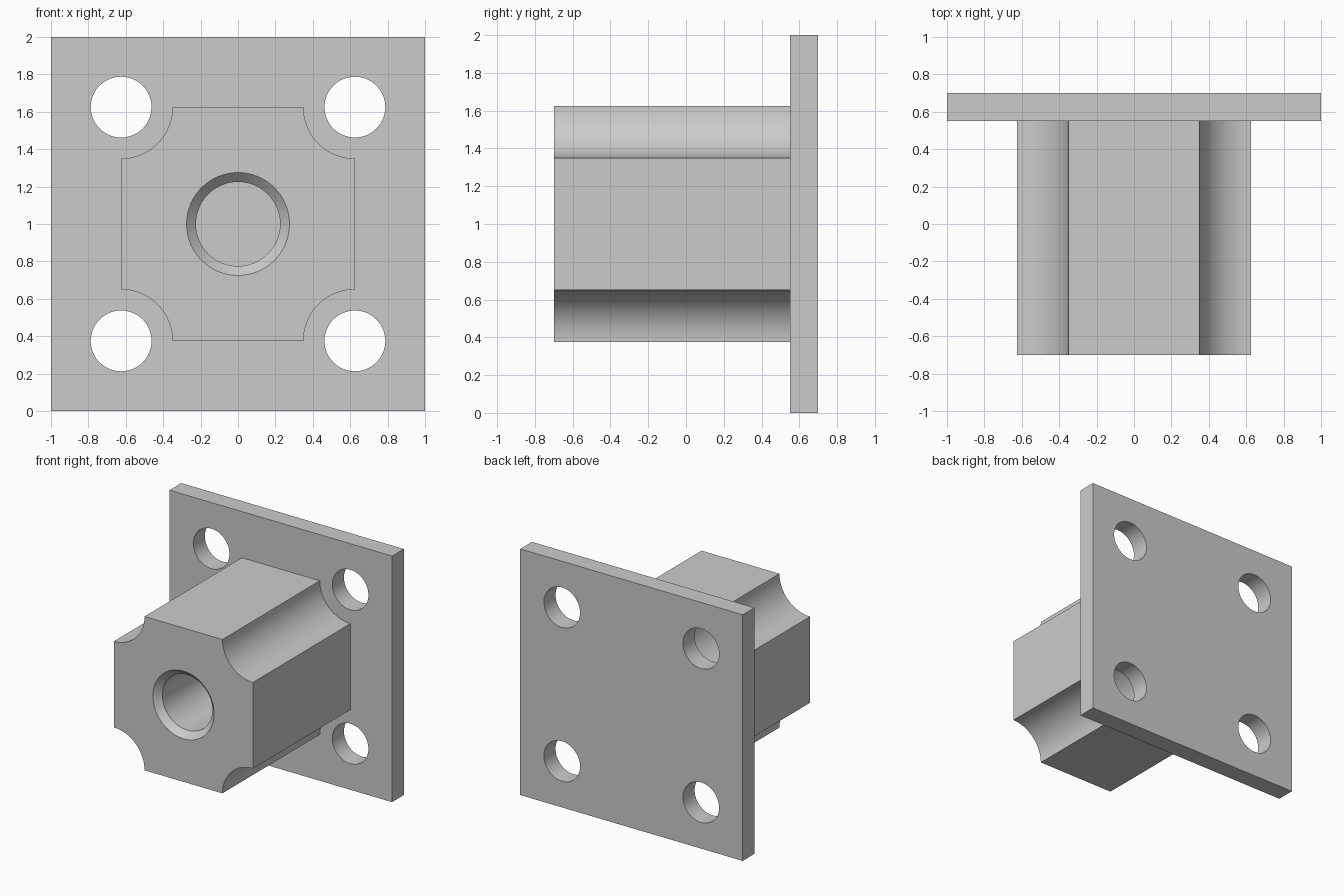
import bpy
import bmesh
from math import sin, cos, pi, radians
from mathutils import Vector

CENTRE_Z = 1.0
FRONT, SEAT, BACK = -0.70, 0.55, 0.70   # hub front, plate front, plate back
HALF = 0.625                            # hub half width and bolt spacing
SCALLOP, BOLT, BORE, MOUTH = 0.275, 0.1625, 0.225, 0.275
CHAMFER = 0.05
SEGMENTS = 64


def circle(radius, cx=0, cz=0):
    return [(cx + radius * cos(2 * pi * i / SEGMENTS),
             cz + radius * sin(2 * pi * i / SEGMENTS)) for i in range(SEGMENTS)]


def loft(name, sections):
    """Closed solid through matching (y, outline) sections along the y axis."""
    bm = bmesh.new()
    rings = [[bm.verts.new((x, y, z + CENTRE_Z)) for x, z in outline]
             for y, outline in sections]
    for a, b in zip(rings, rings[1:]):
        for i in range(len(a)):
            j = (i + 1) % len(a)
            bm.faces.new((a[i], a[j], b[j], b[i]))
    bm.faces.new(rings[0])
    bm.faces.new(rings[-1])
    bmesh.ops.recalc_face_normals(bm, faces=bm.faces)
    mesh = bpy.data.meshes.new(name)
    bm.to_mesh(mesh)
    bm.free()
    obj = bpy.data.objects.new(name, mesh)
    bpy.context.collection.objects.link(obj)
    return obj


def activate(obj):
    bpy.ops.object.select_all(action='DESELECT')
    obj.select_set(True)
    bpy.context.view_layer.objects.active = obj


def cut(target, cutter):
    cutter.hide_render = True
    mod = target.modifiers.new("cut", 'BOOLEAN')
    mod.operation = 'DIFFERENCE'
    mod.solver = 'EXACT'
    mod.object = cutter
    activate(target)
    bpy.ops.object.modifier_apply(modifier=mod.name)
    bpy.data.objects.remove(cutter, do_unlink=True)


def scalloped_square(steps=20):
    """Square outline with a concave quarter circle at each corner."""
    points = []
    for k in range(4):
        turn = k * pi / 2
        for i in range(steps + 1):
            a = 1.5 * pi - i * pi / 2 / steps
            p = Vector((HALF + SCALLOP * cos(a), HALF + SCALLOP * sin(a)))
            points.append((p.x * cos(turn) - p.y * sin(turn),
                           p.x * sin(turn) + p.y * cos(turn)))
    return points


cube = bpy.data.objects.get("Cube")
if cube:
    bpy.data.objects.remove(cube, do_unlink=True)

# Square mounting plate with four bolt holes
square = [(-1, -1), (1, -1), (1, 1), (-1, 1)]
plate = loft("mounting_plate", [(SEAT, square), (BACK, square)])
for sx in (-1, 1):
    for sz in (-1, 1):
        hole = circle(BOLT, sx * HALF, sz * HALF)
        cut(plate, loft("bolt_hole_cutter", [(SEAT - 0.1, hole), (BACK + 0.1, hole)]))

# Hub with scalloped corners, closed at the back by the plate
outline = scalloped_square()
hub = loft("hub", [(FRONT, outline), (SEAT, outline)])

# Chamfered central bore
flare = 0.1
cut(hub, loft("bore_cutter", [
    (FRONT - flare, circle(MOUTH + flare * (MOUTH - BORE) / CHAMFER)),
    (FRONT + CHAMFER, circle(BORE)),
    (SEAT + flare, circle(BORE))]))

for part in (plate, hub):
    activate(part)
    bpy.ops.object.shade_smooth_by_angle(angle=radians(30))
